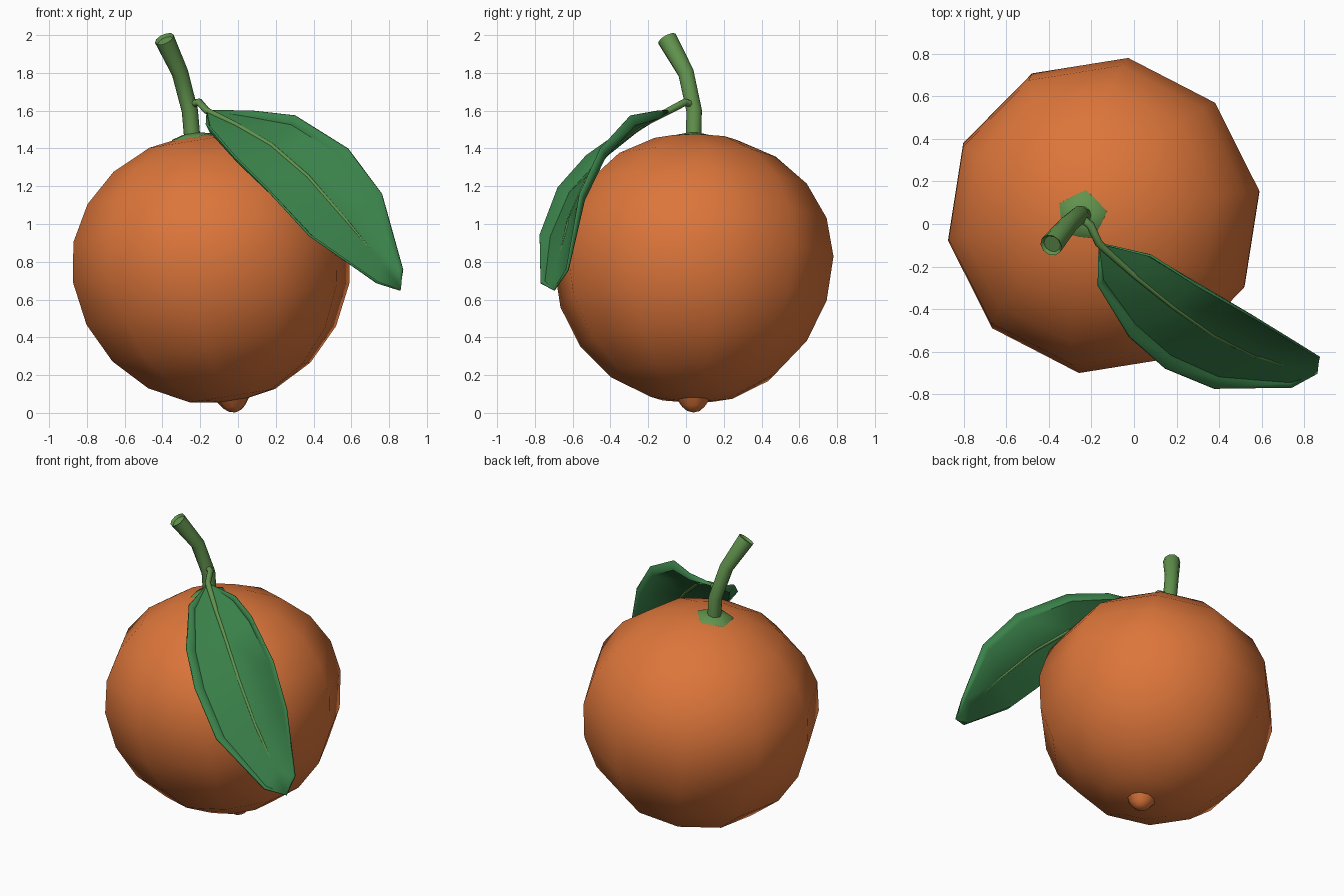
import bpy
import bmesh
from math import cos, sin, tau, radians
from mathutils import Vector, Matrix

default_cube = bpy.data.objects.get("Cube")
if default_cube:
    bpy.data.objects.remove(default_cube, do_unlink=True)


def make_material(name, red, green, blue):
    material = bpy.data.materials.new(name)
    color = (red, green, blue, 1)
    material.diffuse_color = color
    material.use_nodes = True
    for node in material.node_tree.nodes:
        if node.type == 'BSDF_PRINCIPLED':
            node.inputs["Base Color"].default_value = color
    return material


peel_orange = make_material("peel orange", 0.72, 0.18, 0.043)
stem_green = make_material("stem green", 0.12, 0.29, 0.075)
leaf_green = make_material("leaf green", 0.042, 0.22, 0.068)


def finish(name, bm, material, smooth_angle):
    """Turn a bmesh into a named, coloured and smoothed object."""
    bmesh.ops.recalc_face_normals(bm, faces=bm.faces[:])
    mesh = bpy.data.meshes.new(name)
    bm.to_mesh(mesh)
    bm.free()
    obj = bpy.data.objects.new(name, mesh)
    bpy.context.collection.objects.link(obj)
    mesh.materials.append(material)
    bpy.ops.object.select_all(action='DESELECT')
    obj.select_set(True)
    bpy.context.view_layer.objects.active = obj
    bpy.ops.object.shade_smooth_by_angle(angle=radians(smooth_angle))
    return obj


def bridge(bm, lower, upper):
    """Join two closed rings of equal length with quads."""
    count = len(lower)
    for i in range(count):
        j = (i + 1) % count
        bm.faces.new((lower[i], lower[j], upper[j], upper[i]))


def fan(bm, ring, tip):
    for i in range(len(ring)):
        bm.faces.new((ring[i - 1], ring[i], tip))


def lathe(profile, sides, matrix, bottom=None, top=None, lobes=0):
    """Revolve (radius, height) pairs; optional poles close the ends."""
    bm = bmesh.new()
    rings = []
    for radius, height in profile:
        ring = []
        for i in range(sides):
            r = radius * (1 - lobes * (i % 2))
            a = tau * i / sides
            ring.append(bm.verts.new(matrix @ Vector((r * cos(a), r * sin(a), height))))
        rings.append(ring)
    for lower, upper in zip(rings, rings[1:]):
        bridge(bm, lower, upper)
    for height, ring in ((bottom, rings[0]), (top, rings[-1])):
        if height is not None:
            fan(bm, ring, bm.verts.new(matrix @ Vector((0, 0, height))))
    return bm


def tube(path, radii, sides, hollow_end=0):
    """Sweep a circle along a path, with an optional dished end."""
    bm = bmesh.new()
    points = [Vector(p) for p in path]
    rings = []
    for i, (point, radius) in enumerate(zip(points, radii)):
        ahead = points[min(i + 1, len(points) - 1)]
        behind = points[max(i - 1, 0)]
        turn = Vector((0, 0, 1)).rotation_difference((ahead - behind).normalized())
        rings.append([
            bm.verts.new(point + turn @ Vector((radius * cos(tau * k / sides),
                                                radius * sin(tau * k / sides), 0)))
            for k in range(sides)])
    for lower, upper in zip(rings, rings[1:]):
        bridge(bm, lower, upper)
    bm.faces.new(rings[0][::-1])
    cap = bm.faces.new(rings[-1])
    if hollow_end:
        bm.normal_update()
        bmesh.ops.inset_region(bm, faces=[cap], thickness=0.012, depth=-hollow_end)
    return bm


# Tilted frame shared by the fruit, its navel and the calyx
frame = (Matrix.Translation((-0.143, 0.04, 0.81))
         @ Matrix.Rotation(radians(-9), 4, 'Y')
         @ Matrix.Rotation(radians(9), 4, 'Z'))

# Fruit: ten-sided ball, flatter on top than below
ball = []
for step in range(-4, 5):
    latitude = radians(18 * step)
    squash = 0.67 if step > 0 else 0.765
    ball.append((0.75 * cos(latitude), squash * sin(latitude)))
finish("fruit", lathe(ball, 10, frame, bottom=-0.765, top=0.67), peel_orange, 180)

# Navel bump under the fruit
navel = [(0.035, -0.808), (0.06, -0.787), (0.09, -0.745)]
finish("navel", lathe(navel, 10, frame, bottom=-0.818), peel_orange, 180)

# Calyx: shallow lobed collar round the stem
calyx = [(0.125, 0.648), (0.115, 0.66), (0.05, 0.676)]
finish("calyx", lathe(calyx, 10, frame, top=0.68, lobes=0.15), stem_green, 60)

# Stem: bent tube with a dished cut end
stem_path = [(-0.24, 0.04, 1.43), (-0.255, 0.043, 1.6),
             (-0.307, 0, 1.8), (-0.39, -0.1, 1.98)]
finish("stem", tube(stem_path, (0.043, 0.043, 0.044, 0.054), 10, 0.015),
       stem_green, 50)

# Leaf: two edge lines and a midline, joined at base and tip
base = Vector((-0.166, -0.09, 1.6))
tip = Vector((0.86, -0.7, 0.65))
outer_edge = [(-0.166, -0.29, 1.53), (-0.02, -0.53, 1.36), (0.15, -0.68, 1.19),
              (0.38, -0.775, 0.94), (0.74, -0.77, 0.69)]
midline = [(0, -0.24, 1.52), (0.18, -0.385, 1.415), (0.37, -0.52, 1.25),
           (0.57, -0.62, 1.02), (0.76, -0.68, 0.79)]
upper_edge = [(0.08, -0.15, 1.6), (0.3, -0.29, 1.575), (0.58, -0.45, 1.4),
              (0.76, -0.56, 1.16), (0.873, -0.63, 0.76)]


def curl(edge, middle, normal, depth):
    """Point just inside an edge, sunk so that the rim turns up."""
    return edge.lerp(middle, 0.13) - normal * depth


bm = bmesh.new()
rows = []
depths = (0.045, 0.06, 0.055, 0.045, 0.02)
spine = [base] + [Vector(p) for p in midline] + [tip]
for i, depth in enumerate(depths):
    low, mid, high = Vector(outer_edge[i]), spine[i + 1], Vector(upper_edge[i])
    normal = (spine[i + 2] - spine[i]).cross(high - low).normalized()
    row = (low, curl(low, mid, normal, depth), mid,
           curl(high, mid, normal, depth * 0.7), high)
    rows.append([bm.verts.new(p) for p in row])
for near, far in zip(rows, rows[1:]):
    for k in range(len(near) - 1):
        bm.faces.new((near[k], near[k + 1], far[k + 1], far[k]))
for row, end in ((rows[0], base), (rows[-1], tip)):
    point = bm.verts.new(end)
    for k in range(len(row) - 1):
        bm.faces.new((row[k], row[k + 1], point))
leaf = finish("leaf", bm, leaf_green, 50)
thickness = leaf.modifiers.new("thickness", 'SOLIDIFY')
thickness.thickness = 0.012
thickness.offset = 0

# Leaf stalk running on as the midrib
stalk_path = [(-0.265, 0.04, 1.63), (-0.205, -0.005, 1.645)] + spine[:-1]
stalk_radii = (0.022, 0.02, 0.019, 0.014, 0.012, 0.011, 0.01, 0.004)
finish("leaf_stalk", tube(stalk_path, stalk_radii, 8), stem_green, 60)
